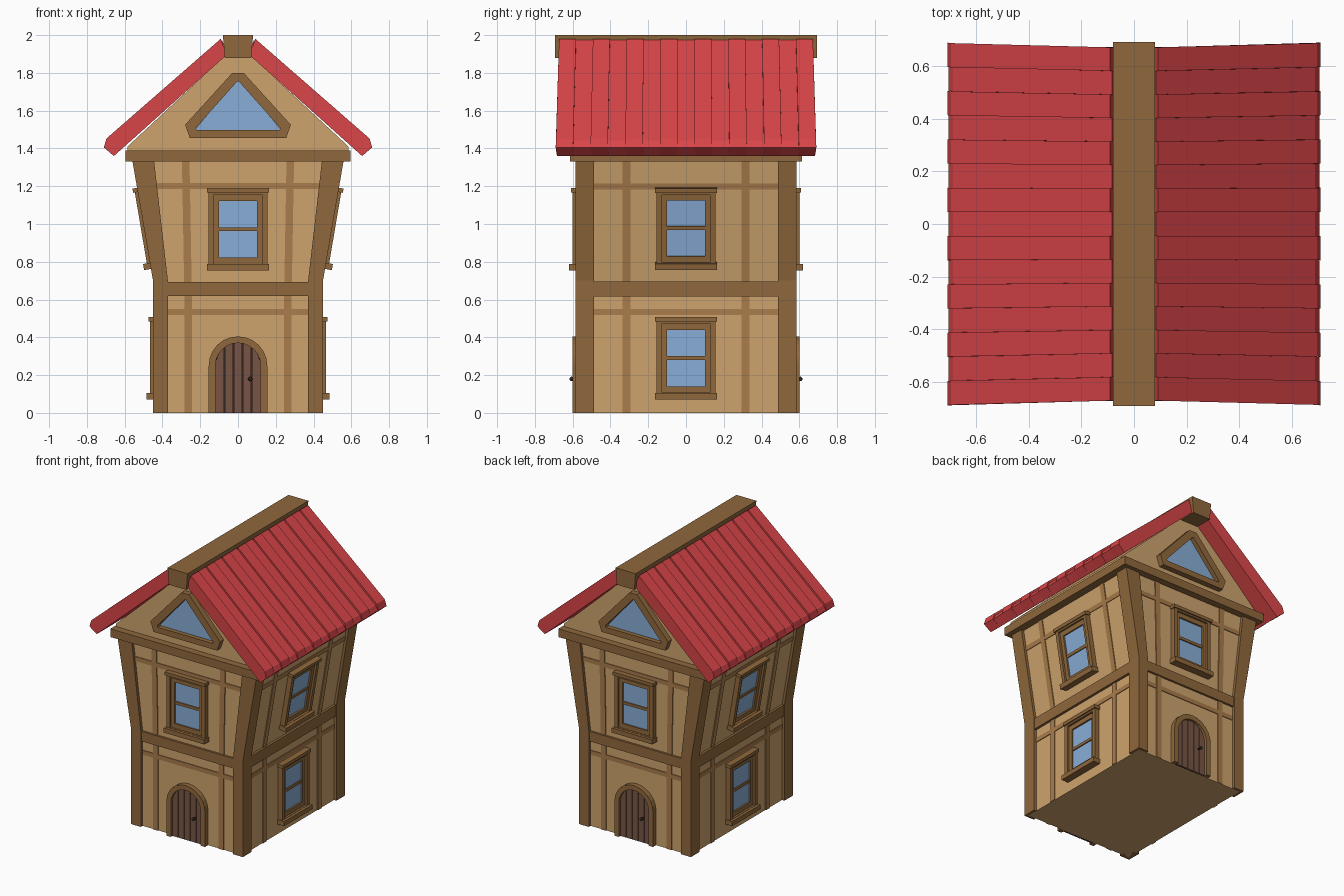
import bpy, bmesh
from math import pi, sin, cos, atan2, sqrt, radians
from mathutils import Matrix

if "Cube" in bpy.data.objects:
    bpy.data.objects.remove(bpy.data.objects["Cube"])


def material(name, rgb):
    m = bpy.data.materials.new(name)
    m.diffuse_color = (*rgb, 1)
    m.use_nodes = True
    m.node_tree.nodes["Principled BSDF"].inputs["Base Color"].default_value = m.diffuse_color
    return m


PLASTER = material("plaster", (0.62, 0.37, 0.155))
STUD = material("light_timber", (0.40, 0.20, 0.07))
WOOD = material("timber", (0.28, 0.14, 0.045))
RED = material("red_roof", (0.70, 0.06, 0.065))
GLASS = material("glass", (0.25, 0.42, 0.68))
DOOR = material("door_wood", (0.19, 0.09, 0.06))
DARK = material("dark", (0.03, 0.02, 0.015))


def make(name, verts, faces, mat, M=Matrix()):
    bm = bmesh.new()
    vs = [bm.verts.new(M @ Matrix.Translation(v).translation) for v in verts]
    for f in faces:
        bm.faces.new([vs[i] for i in f])
    bmesh.ops.recalc_face_normals(bm, faces=bm.faces)
    me = bpy.data.meshes.new(name)
    bm.to_mesh(me)
    bm.free()
    me.materials.append(mat)
    ob = bpy.data.objects.new(name, me)
    bpy.context.collection.objects.link(ob)
    return ob


def place(angle, d=0, z=0, tilt=0):
    """Local x = sideways, y = up, z = outward from the chosen side."""
    return (Matrix.Rotation(radians(angle), 4, 'Z') @ Matrix.Translation((0, -d, z))
            @ Matrix.Rotation(pi / 2 + tilt, 4, 'X'))


def prism(name, pts, n0, n1, mat, M):
    k = len(pts)
    verts = [(u, v, n) for n in (n0, n1) for u, v in pts]
    faces = [range(k), range(k, 2 * k)]
    faces += [(i, (i + 1) % k, (i + 1) % k + k, i + k) for i in range(k)]
    return make(name, verts, faces, mat, M)


def rect(u0, u1, v0, v1):
    return [(u0, v0), (u1, v0), (u1, v1), (u0, v1)]


def ring(name, outer, inner, depth, mat, M, closed=True):
    """Raised border between two outlines."""
    k = len(outer)
    verts = [(u, v, n) for pts, n in ((outer, 0), (outer, depth), (inner, depth), (inner, 0))
             for u, v in pts]
    faces = []
    for i in range(k if closed else k - 1):
        j = (i + 1) % k
        for r in range(4):
            s = (r + 1) % 4
            faces.append((r * k + i, r * k + j, s * k + j, s * k + i))
    if not closed:
        faces += [[r * k + e for r in range(4)] for e in (0, k - 1)]
    return make(name, verts, faces, mat, M)


def window(M):
    prism("window_glass", rect(-.11, .11, -.16, .16), 0, .008, GLASS, M)
    ring("window_frame", rect(-.155, .155, -.21, .21), rect(-.128, .128, -.183, .183), .035, WOOD, M)
    ring("window_sash", rect(-.13, .13, -.185, .185), rect(-.1, .1, -.15, .15), .02, WOOD, M)
    prism("window_bar", rect(-.1, .1, -.01, .01), 0, .016, WOOD, M)
    prism("window_cap", rect(-.163, .163, .195, .218), 0, .044, WOOD, M)
    prism("window_sill", rect(-.163, .163, -.218, -.185), 0, .055, WOOD, M)


def studs(M, u, half, v0, v1, bar, lean=0):
    for s in (-1, 1):
        prism("wall_stud", [(s * (u - .02), v0), (s * (u + .02), v0),
                            (s * (u + .02 + lean), v1), (s * (u - .02 + lean), v1)], 0, .006, STUD, M)
    prism("wall_rail", rect(-half, half, bar - .016, bar + .016), 0, .005, STUD, M)


def arch(r, spring=.25, n=12):
    return [(r, 0)] + [(r * cos(pi * i / n), spring + r * sin(pi * i / n)) for i in range(n + 1)] + [(-r, 0)]


def door(M):
    prism("door_back", arch(.125), 0, .008, DARK, M)
    ring("door_frame", arch(.155), arch(.12), .035, WOOD, M, closed=False)
    w = .24 / 5
    for i in range(5):
        a = -.12 + i * w + .002
        b = a + w - .004
        top = [(x, .25 + sqrt(max(0, .12 ** 2 - x * x))) for x in (b, (2 * b + a) / 3, (b + 2 * a) / 3, a)]
        prism("door_plank", [(a, 0), (b, 0)] + top, 0, .016, DOOR, M)
    bm = bmesh.new()
    bmesh.ops.create_uvsphere(bm, u_segments=10, v_segments=6, radius=.012)
    bmesh.ops.transform(bm, matrix=M @ Matrix.Translation((.065, .18, .04)), verts=bm.verts)
    me = bpy.data.meshes.new("door_knob")
    bm.to_mesh(me)
    bm.free()
    me.materials.append(DARK)
    bpy.context.collection.objects.link(bpy.data.objects.new("door_knob", me))
    prism("knob_stem", rect(.06, .07, .175, .185), .01, .04, DARK, M)


# Plaster body, flaring sideways in the upper storey, and gable
F = place(0)
prism("walls", [(-.43, 0), (.43, 0), (.43, .69), (.54, 1.34), (-.54, 1.34), (-.43, .69)],
      -.565, .565, PLASTER, F)
prism("gable", [(-.585, 1.385), (.585, 1.385), (.585, 1.41), (0, 1.955), (-.585, 1.41)],
      -.565, .565, PLASTER, F)
prism("eave_beam", rect(-.595, .595, 1.33, 1.39), -.615, .615, WOOD, F)

# Front and back, identical after a half turn
for a in (0, 180):
    M = place(a)
    for s in (-1, 1):
        prism("corner_post", [(s * x, z) for x, z in ((.37, 0), (.45, 0), (.45, .7), (.56, 1.34),
                                                      (.445, 1.34), (.37, .69))], .487, .586, WOOD, M)
    prism("floor_beam", rect(-.4, .4, .62, .692), .5, .58, WOOD, M)
    wall = place(a, .565)
    studs(wall, .263, .38, 0, .64, .535)
    studs(wall, .265, .44, .68, 1.34, 1.2, .012)
    door(wall)
    window(place(a, .565, .972))
    prism("gable_glass", [(-.24, 1.485), (.24, 1.485), (0, 1.77)], 0, .008, GLASS, wall)
    ring("gable_window_frame",
         [(-.255, 1.455), (.255, 1.455), (.28, 1.525), (.03, 1.8), (-.03, 1.8), (-.28, 1.525)],
         [(-.22, 1.497), (.22, 1.497), (.225, 1.507), (.004, 1.755), (-.004, 1.755), (-.225, 1.507)],
         .04, WOOD, wall)

# Left and right sides, upper storey leaning outward
lean = atan2(.11, .65)
for a in (90, -90):
    prism("side_floor_beam", rect(-.5, .5, .615, .695), .4, .448, WOOD, place(a))
    low = place(a, .43, .29)
    studs(low, .315, .5, -.29, .34, .245)
    window(low)
    up = place(a, .43 + .11 * .29 / .65, .98, lean)
    studs(up, .315, .5, -.3, .36, .223)
    window(up)

# Roof: alternating raised and recessed strips, slightly longer at the eaves
COUNT = 15
for s in (-1, 1):
    for i in range(COUNT):
        o = .014 * (i % 2)
        prof = [(.06, 1.895, .672), (.092 - o * .6, 1.98 - o * .5, .672),
                (.697 - o * .6, 1.452 - o * .8, .688), (.71 - o * .3, 1.405, .69), (.657, 1.36, .683)]
        t0, t1 = (2 * i / COUNT - 1), (2 * (i + 1) / COUNT - 1)
        verts = [(s * x, t * y, z) for t in (t0, t1) for x, z, y in prof]
        k = len(prof)
        faces = [range(k), range(k, 2 * k)] + [(j, (j + 1) % k, (j + 1) % k + k, j + k) for j in range(k)]
        make("roof_strip", verts, faces, RED)
prism("ridge_beam", [(-.07, 1.88), (.07, 1.88), (.08, 2), (-.08, 2)], -.693, .693, WOOD, F)
